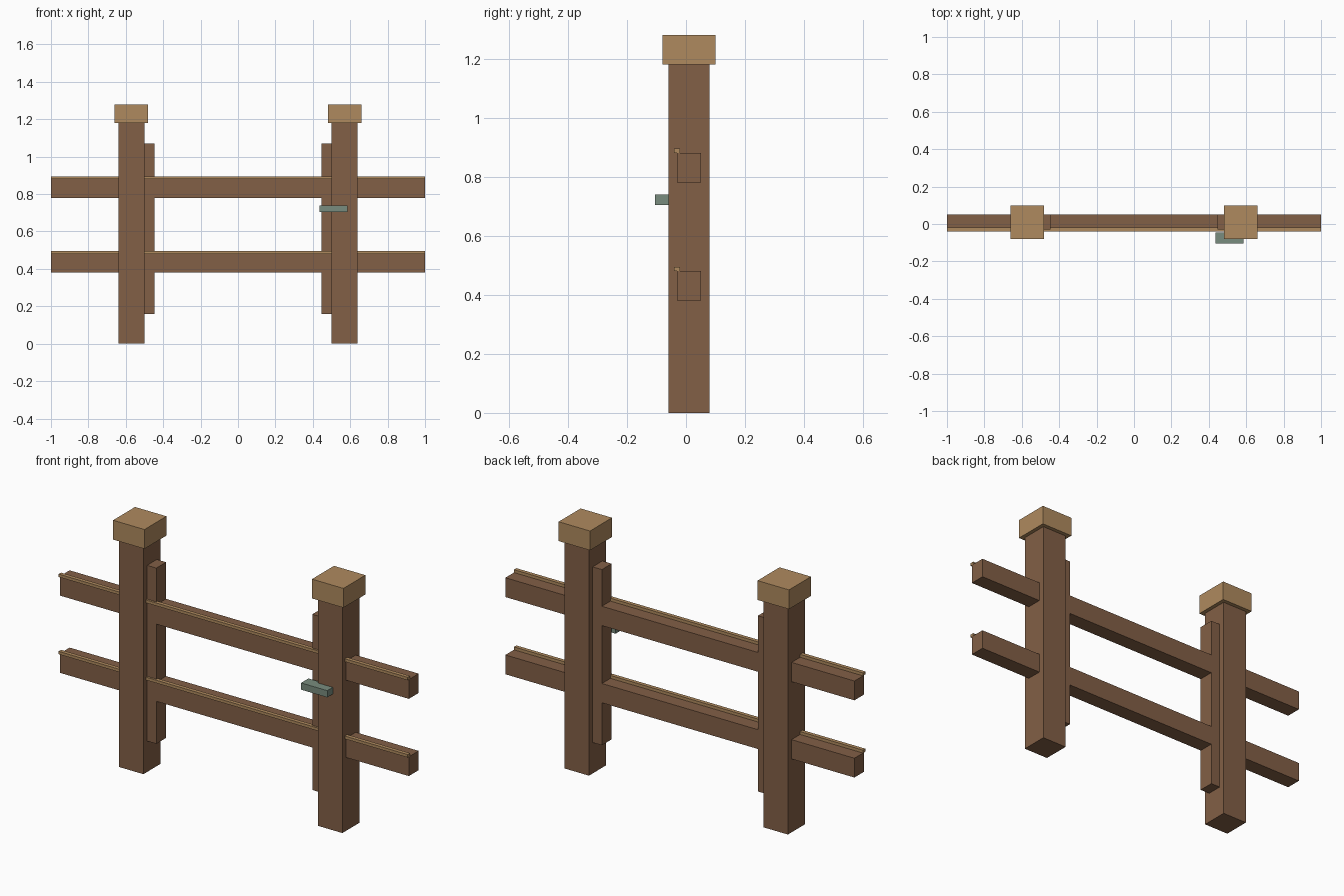
import bpy
import bmesh
from mathutils import Vector

cube = bpy.data.objects.get("Cube")
if cube:
    bpy.data.objects.remove(cube, do_unlink=True)


def material(name, rgb):
    mat = bpy.data.materials.new(name)
    mat.use_nodes = True
    colour = (*rgb, 1)
    mat.diffuse_color = colour
    mat.node_tree.nodes["Principled BSDF"].inputs["Base Color"].default_value = colour
    return mat


def box(name, xs, ys, zs, mat):
    """Flat-sided box spanning the given ranges."""
    spans = (xs, ys, zs)
    size = Vector([max(s) - min(s) for s in spans])
    bm = bmesh.new()
    bmesh.ops.create_cube(bm, size=1)
    bmesh.ops.scale(bm, vec=size, verts=bm.verts)
    mesh = bpy.data.meshes.new(name)
    bm.to_mesh(mesh)
    bm.free()
    mesh.materials.append(mat)
    obj = bpy.data.objects.new(name, mesh)
    obj.location = [sum(s) / 2 for s in spans]
    bpy.context.collection.objects.link(obj)
    return obj


brown = material("brown wood", (0.225, 0.115, 0.061))
tan = material("light tan wood", (0.43, 0.255, 0.113))
teal = material("grey green metal", (0.19, 0.265, 0.21))

# Posts with caps and inner battens
for side, s in (("left", 1), ("right", -1)):
    box(f"{side}_post", (s * 0.5, s * 0.64), (-0.06, 0.08), (0, 1.18), brown)
    box(f"{side}_post_cap", (s * 0.48, s * 0.66), (-0.08, 0.1), (1.18, 1.28), tan)
    box(f"{side}_batten", (s * 0.447, s * 0.5), (-0.03, 0.05), (0.16, 1.07), brown)

# Rails with light strips along their front top edges
for level, z in (("lower", 0.38), ("upper", 0.78)):
    box(f"{level}_rail", (-1, 1), (-0.03, 0.05), (z, z + 0.1), brown)
    box(f"{level}_rail_strip", (-1, 1), (-0.04, -0.02), (z + 0.1, z + 0.115), tan)

# Latch on the front of the left post
box("latch", (0.435, 0.585), (-0.105, -0.045), (0.705, 0.74), teal)
